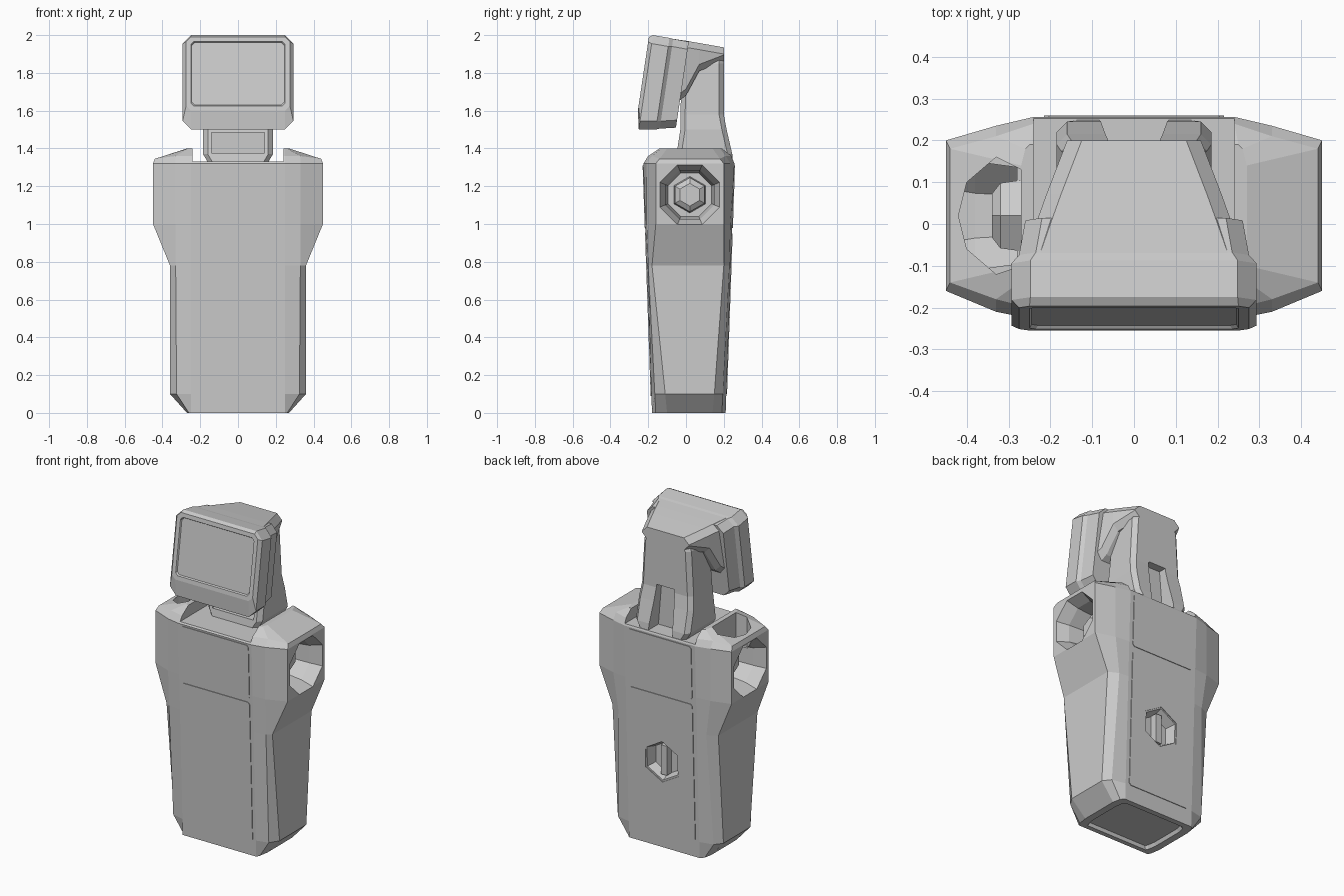
import bpy, bmesh, math
from mathutils import Vector

default = bpy.data.objects.get("Cube")
if default:
    bpy.data.objects.remove(default, do_unlink=True)

GREY = (0.6, 0.6, 0.6, 1)
mat = bpy.data.materials.new("light grey")
mat.use_nodes = True
mat.diffuse_color = GREY
mat.node_tree.nodes["Principled BSDF"].inputs["Base Color"].default_value = GREY


def loft(name, rings):
    """Skin a stack of equal-length rings and cap both ends."""
    bm = bmesh.new()
    loops = [[bm.verts.new(p) for p in ring] for ring in rings]
    for a, b in zip(loops, loops[1:]):
        for i in range(len(a)):
            j = (i + 1) % len(a)
            bm.faces.new((a[i], a[j], b[j], b[i]))
    bm.faces.new(loops[0][::-1])
    bm.faces.new(loops[-1])
    bmesh.ops.recalc_face_normals(bm, faces=bm.faces)
    mesh = bpy.data.meshes.new(name)
    bm.to_mesh(mesh)
    bm.free()
    obj = bpy.data.objects.new(name, mesh)
    bpy.context.collection.objects.link(obj)
    mesh.materials.append(mat)
    return obj


def chamfered(hw, lo, hi, c):
    """Rectangle with cut corners, as (x, v) pairs."""
    half = [(hw - c, lo), (hw, lo + c), (hw, hi - c), (hw - c, hi)]
    return half + [(-x, v) for x, v in reversed(half)]


def box(name, x, y, z):
    return loft(name, [[(a, b, h) for a, b in ((x[0], y[0]), (x[1], y[0]), (x[1], y[1]), (x[0], y[1]))]
                       for h in z])


def disc(axis, centre, radius, sides, at):
    """Polygon ring facing along x or y."""
    pts = []
    for i in range(sides):
        t = 2 * math.pi * (i + 0.5) / sides
        u, v = centre[0] + radius * math.cos(t), centre[1] + radius * math.sin(t)
        pts.append((at, u, v) if axis == "x" else (u, at, v))
    return pts


def cut(obj, cutter):
    cutter.hide_render = True
    mod = obj.modifiers.new("cut", 'BOOLEAN')
    mod.operation = 'DIFFERENCE'
    mod.solver = 'EXACT'
    mod.object = cutter
    bpy.context.view_layer.objects.active = obj
    bpy.ops.object.modifier_apply(modifier=mod.name)
    bpy.data.objects.remove(cutter, do_unlink=True)


def front_y(z):
    return -0.18 - 0.035 * z


def back_y(z):
    return 0.21 + 0.035 * z


# Body: front corner, front facet, side, back facet and back corner per level
def body_ring(z, half, lift=0, scale=1):
    full = half + [(-x, y) for x, y in reversed(half)]
    return [(x * scale, y * scale, z + lift) for x, y in full]


def section(z, mid_f, side_f, side_b, mid_b):
    return [(0.25, front_y(z)), mid_f, side_f, side_b, mid_b, (0.24, back_y(z))]


foot = section(0, (0.26, -0.16), (0.27, -0.1), (0.27, 0.14), (0.26, 0.19))
rings = [body_ring(0, foot, 0.02, 0.8), body_ring(0, foot, 0, 0.84), body_ring(0, foot)]
for z, *pts in (
    (0.1, (0.325, -0.165), (0.36, -0.11), (0.36, 0.15), (0.325, 0.195)),
    (0.78, (0.33, -0.2), (0.36, -0.18), (0.36, 0.2), (0.3, 0.23)),
    (1.0, (0.33, -0.208), (0.45, -0.16), (0.45, 0.2), (0.33, 0.235)),
    (1.32, (0.33, -0.21), (0.45, -0.16), (0.45, 0.2), (0.33, 0.235)),
):
    rings.append(body_ring(z, section(z, *pts)))
rings.append([(x, y, 1.345 if abs(x) > 0.4 else 1.36) for x, y, _ in body_ring(
    0, [(0.25, -0.2), (0.33, -0.18), (0.44, -0.14), (0.44, 0.18), (0.33, 0.21), (0.24, 0.24)])])
rings.append(body_ring(1.4, [(0.25, -0.14), (0.26, -0.13), (0.27, -0.1),
                             (0.27, 0.14), (0.26, 0.18), (0.25, 0.19)]))
body = loft("body", rings)

# Recess between the shoulders, shoulder sockets and back port
cut(body, box("deck_cutter", (-0.24, 0.24), (-0.5, 0.5), (1.33, 1.6)))
for s in (1, -1):
    cut(body, loft("socket_cutter", [disc("x", (0.02, 1.155), r, 8, s * x)
                                     for x, r in ((0.28, 0.125), (0.38, 0.14), (0.46, 0.175))]))
opening = [(-0.27, -0.1), (-0.27, 0.13), (-0.33, 0.16), (-0.4, 0.1), (-0.42, 0.02), (-0.4, -0.06), (-0.33, -0.12)]
cut(body, loft("shoulder_opening_cutter", [[(x, y, z) for x, y in opening] for z in (1.2, 1.5)]))
cut(body, loft("port_cutter", [disc("y", (0, 0.54), r, 6, y) for y, r in ((0.17, 0.1), (0.26, 0.13))]))
for side, s in (("left", 1), ("right", -1)):
    loft(side + "_shoulder_hub", [disc("x", (0.02, 1.155), r, 6, s * x)
                                  for x, r in ((0.26, 0.1), (0.32, 0.09), (0.34, 0.06))])


# Thin body panels following the sloped front and back
def panel(name, surface, out, z0, z1, hw):
    return loft(name, [[(x, surface(z) + d, z) for x, z in chamfered(hw, z0, z1, 0.012)]
                       for d in (-0.003 * out, 0.004 * out)])


panel("front_lower_panel", front_y, -1, 0.09, 0.955, 0.23)
panel("front_upper_panel", front_y, -1, 0.975, 1.31, 0.23)
panel("back_upper_panel", back_y, 1, 0.98, 1.31, 0.215)
back_panel = panel("back_lower_panel", back_y, 1, 0.1, 0.95, 0.215)
cut(back_panel, loft("panel_cutter", [disc("y", (0, 0.54), 0.13, 6, y) for y in (0.1, 0.4)]))
box("port_divider", (-0.02, 0.02), (0.16, 0.215), (0.45, 0.63))

# Neck column rising at the back of the head
column = loft("neck_column", [
    [(x, y, z) for x, y in chamfered(hw, lo, hi, 0.025)]
    for z, hw, lo, hi in ((1.31, 0.15, -0.06, 0.25), (1.37, 0.185, -0.05, 0.245),
                          (1.5, 0.185, -0.03, 0.215), (1.58, 0.175, -0.03, 0.2),
                          (1.85, 0.16, -0.02, 0.2), (1.93, 0.12, 0.02, 0.2))])
cut(column, loft("back_notch_cutter", [
    [(-hw, 0.15, z), (hw, 0.15, z), (hw, 0.4, z), (-hw, 0.4, z)] for z, hw in ((1.3, 0.085), (1.6, 0.06))]))
cut(column, box("front_notch_cutter", (-0.14, 0.14), (-0.2, 0.02), (1.375, 1.485)))

# Tilted screen housing with a shallow recessed face
def head_ring(offset, hw, lo, hi, c):
    return [(x, -0.255 + 0.15 * (z - 1.6) + offset, z) for x, z in chamfered(hw, lo, hi, c)]


loft("head_screen", [head_ring(0.008, 0.245, 1.63, 1.96, 0.015),
                     head_ring(0.0, 0.25, 1.625, 1.965, 0.015),
                     head_ring(0.0, 0.275, 1.6, 1.99, 0.025),
                     head_ring(0.02, 0.293, 1.5, 2.0, 0.045),
                     head_ring(0.11, 0.293, 1.5, 1.985, 0.045),
                     head_ring(0.13, 0.275, 1.505, 1.98, 0.04),
                     head_ring(0.215, 0.26, 1.51, 1.965, 0.04)])

# Hood narrowing from the screen to the column
loft("head_hood", [[(x, y, z) for x, z in chamfered(hw, lo, hi, 0.035)]
                   for y, hw, lo, hi in ((-0.1, 0.27, 1.6, 1.985), (0.0, 0.235, 1.68, 1.97),
                                         (0.07, 0.21, 1.81, 1.958), (0.2, 0.16, 1.86, 1.935))])
